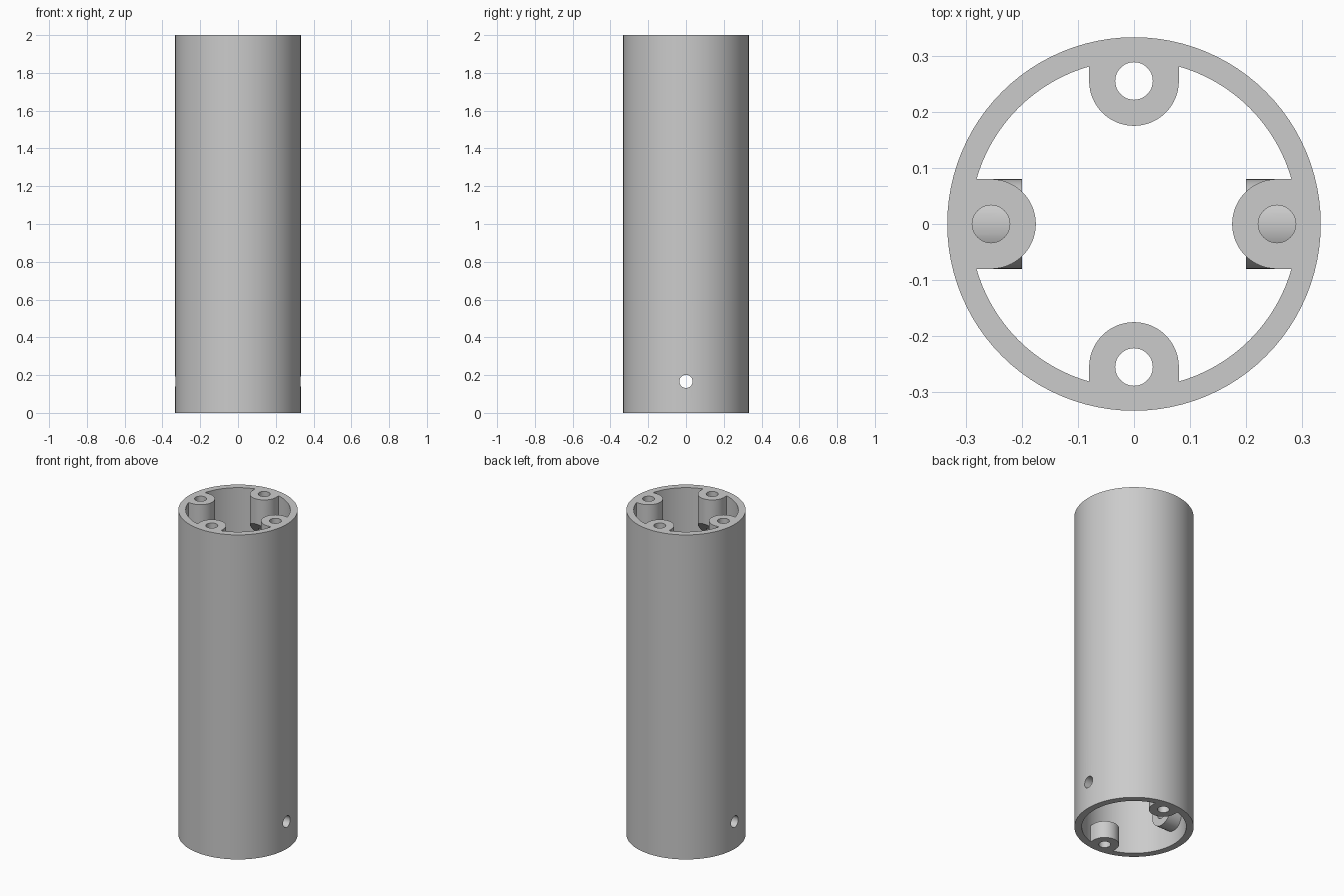
import bpy, bmesh, math
from mathutils import Matrix, Vector

if "Cube" in bpy.data.objects:
    bpy.data.objects.remove(bpy.data.objects["Cube"])

R_OUT, R_IN, H = 0.333, 0.292, 2.0      # tube
R_POST, R_BOSS, R_HOLE = 0.255, 0.08, 0.0335   # screw posts
PIN_Z = 0.167                           # side pin hole height


def add_cylinder(bm, r, length, matrix, seg):
    bmesh.ops.create_cone(bm, cap_ends=True, segments=seg, radius1=r,
                          radius2=r, depth=length, matrix=matrix)


def add_post(bm, angle, bottom, top):
    """Stadium-profile post; bottom and top give z from the radial distance."""
    pts = [(0.31, -R_BOSS)]
    n = 32
    for i in range(n + 1):
        a = -math.pi / 2 - math.pi * i / n
        pts.append((R_POST + R_BOSS * math.cos(a), R_BOSS * math.sin(a)))
    pts.append((0.31, R_BOSS))
    rot = Matrix.Rotation(angle, 4, 'Z')
    lo = [bm.verts.new(rot @ Vector((x, y, bottom(x)))) for x, y in pts]
    hi = [bm.verts.new(rot @ Vector((x, y, top(x)))) for x, y in pts]
    bm.faces.new(lo)
    bm.faces.new(hi)
    for i in range(len(pts)):
        j = (i + 1) % len(pts)
        bm.faces.new((lo[i], lo[j], hi[j], hi[i]))


def finish(name, bm):
    bmesh.ops.recalc_face_normals(bm, faces=bm.faces[:])
    me = bpy.data.meshes.new(name)
    bm.to_mesh(me)
    bm.free()
    ob = bpy.data.objects.new(name, me)
    bpy.context.collection.objects.link(ob)
    return ob


def vertical(x, y, z):
    return Matrix.Translation((x, y, z))


def along_x(x, z):
    return Matrix.Translation((x, 0, z)) @ Matrix.Rotation(math.pi / 2, 4, 'Y')


# outer tube and its bore
bm = bmesh.new()
add_cylinder(bm, R_OUT, H, vertical(0, 0, H / 2), 96)
tube = finish("tube_housing", bm)
bm = bmesh.new()
add_cylinder(bm, R_IN, H + 0.4, vertical(0, 0, H / 2), 96)
bore = finish("bore_cutter", bm)

# four top posts with sloped undersides, two short bottom posts, two pin bosses
bm = bmesh.new()
for k in range(4):
    add_post(bm, k * math.pi / 2,
             lambda r: H - 0.155 - (r - R_POST + R_BOSS), lambda r: H)
for k in (1, 3):
    add_post(bm, k * math.pi / 2, lambda r: 0.0, lambda r: 0.105)
for s in (-1, 1):
    add_cylinder(bm, R_BOSS, 0.11, along_x(s * 0.255, PIN_Z), 48)
posts = finish("posts_helper", bm)

# screw holes and the side pin holes
bm = bmesh.new()
for k in range(4):
    a = k * math.pi / 2
    x, y = R_POST * math.cos(a), R_POST * math.sin(a)
    add_cylinder(bm, R_HOLE, 0.6, vertical(x, y, H - 0.2), 32)
    if k % 2:
        add_cylinder(bm, R_HOLE, 0.4, vertical(x, y, 0.05), 32)
for s in (-1, 1):
    add_cylinder(bm, 0.035, 0.3, along_x(s * 0.3, PIN_Z), 32)
drills = finish("drill_cutter", bm)

# combine
bpy.context.view_layer.objects.active = tube
tube.select_set(True)
for helper, op in ((bore, 'DIFFERENCE'), (posts, 'UNION'), (drills, 'DIFFERENCE')):
    helper.hide_render = True
    mod = tube.modifiers.new(helper.name, 'BOOLEAN')
    mod.operation, mod.solver, mod.object = op, 'EXACT', helper
    bpy.ops.object.modifier_apply(modifier=mod.name)
for helper in (bore, posts, drills):
    bpy.data.objects.remove(helper, do_unlink=True)

# plain grey material
mat = bpy.data.materials.new("light_grey")
mat.diffuse_color = (0.6, 0.6, 0.6, 1)
mat.use_nodes = True
mat.node_tree.nodes["Principled BSDF"].inputs["Base Color"].default_value = mat.diffuse_color
tube.data.materials.clear()
tube.data.materials.append(mat)
for p in tube.data.polygons:
    p.material_index = 0
bpy.ops.object.shade_smooth_by_angle(angle=math.radians(30))
